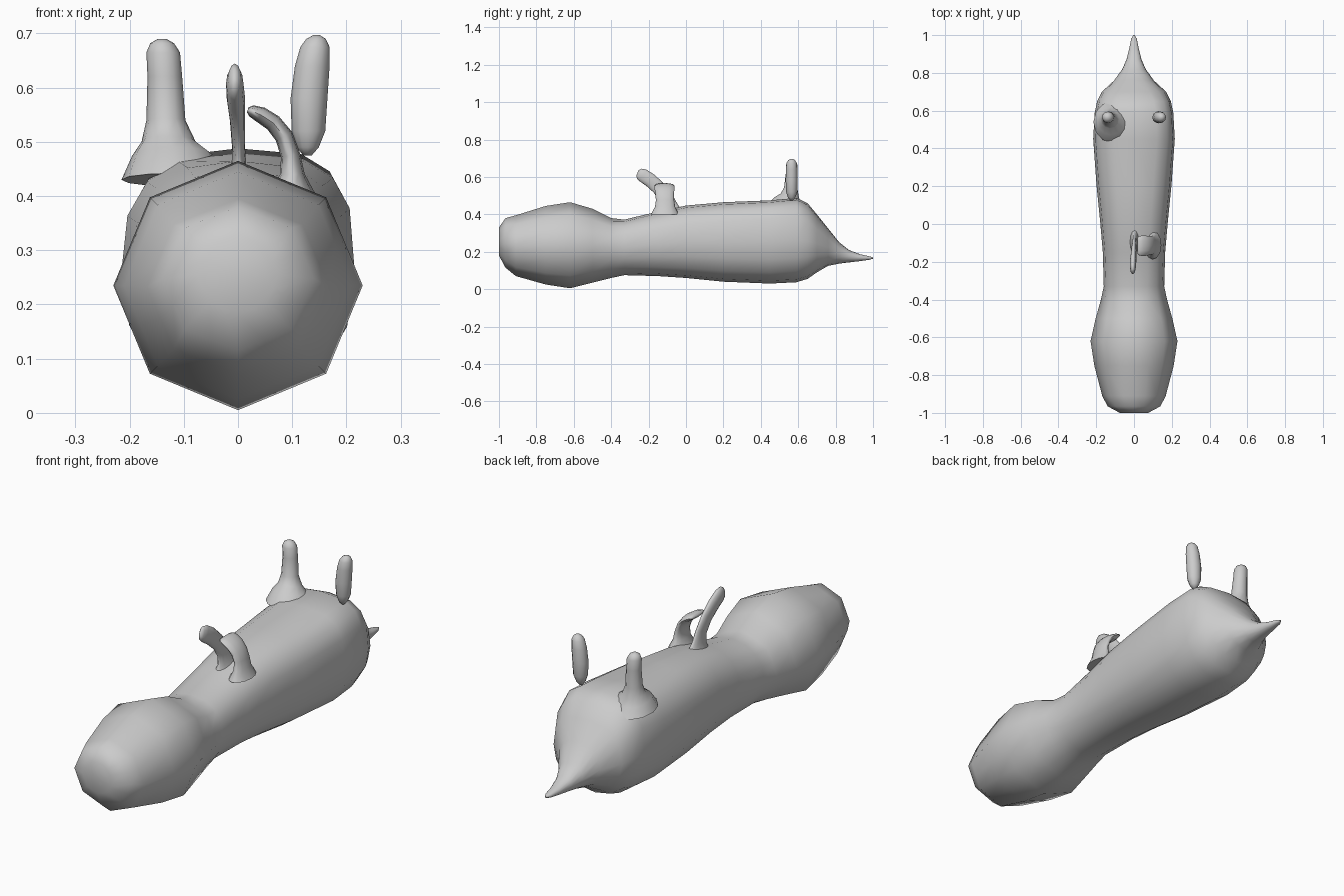
import bpy, bmesh, math
from mathutils import Vector

def loft(name, rings, angle=60):
    """Skin a list of equal-length closed rings and cap both ends."""
    bm = bmesh.new()
    vr = [[bm.verts.new(p) for p in r] for r in rings]
    n = len(vr[0])
    for a, b in zip(vr, vr[1:]):
        for i in range(n):
            j = (i + 1) % n
            bm.faces.new((a[i], a[j], b[j], b[i]))
    bm.faces.new(vr[0])
    bm.faces.new(vr[-1])
    bmesh.ops.recalc_face_normals(bm, faces=bm.faces)
    me = bpy.data.meshes.new(name)
    bm.to_mesh(me)
    bm.free()
    ob = bpy.data.objects.new(name, me)
    bpy.context.collection.objects.link(ob)
    bpy.context.view_layer.objects.active = ob
    ob.select_set(True)
    bpy.ops.object.shade_smooth_by_angle(angle=math.radians(angle))
    ob.select_set(False)
    return ob

def sweep(name, side, path, segs=12):
    """Tube along (x, y, z, radius along side, radius across)."""
    side = Vector(side)
    pts = [Vector(p[:3]) for p in path]
    rings = []
    for i, p in enumerate(path):
        t = (pts[min(i + 1, len(pts) - 1)] - pts[max(i - 1, 0)]).normalized()
        n = t.cross(side).normalized()
        rings.append([pts[i] + side * p[3] * math.cos(k * math.tau / segs)
                      + n * p[4] * math.sin(k * math.tau / segs) for k in range(segs)])
    return loft(name, rings, 80)

def section(y, w, zb, zt, box):
    """box 0 = octagon, up to 1 = squared-off upper corners."""
    cz, h = (zb + zt) / 2, (zt - zb) / 2
    ring = []
    for k in range(16):
        a = k * math.tau / 16
        c, s = math.cos(a), math.sin(a)
        oct_r = math.cos(math.pi / 8) if k % 2 else 1
        r = oct_r + (1 - oct_r) * min(1, box * 3)
        b = box if s > 0 else box * 0.25
        if c < 0:
            b *= 0.7
        e = 1 - 0.5 * b
        x = math.copysign(abs(c) ** e, c) * r
        z = math.copysign(abs(s) ** e, s) * r
        ring.append((x * w, y, cz + z * h))
    return ring

# Body: bulbous octagonal head, waist, boxy back, pointed tail
body = [
    (-1.0, .075, .18, .33, 0), (-.965, .14, .115, .38, 0), (-.91, .168, .07, .395, 0),
    (-.75, .21, .025, .445, 0), (-.62, .23, .005, .465, 0), (-.5, .203, .035, .43, 0),
    (-.4, .175, .06, .38, .1), (-.33, .16, .075, .372, .3), (-.15, .165, .07, .415, .4),
    (0, .178, .06, .447, .5), (.2, .198, .04, .465, .6), (.45, .216, .03, .475, .8),
    (.59, .208, .037, .488, .8), (.65, .195, .055, .46, .7), (.7, .17, .09, .4, .5),
    (.76, .105, .125, .325, .3), (.82, .062, .137, .25, .3), (.87, .04, .143, .21, .3),
    (.93, .025, .15, .187, .3), (.98, .015, .157, .176, .3), (1.0, .004, .163, .17, .3)]
loft("body", [section(*b) for b in body])

# Rear left stalk flares into the back
sweep("left_stalk", (1, 0, 0), [
    (-.115, .54, .43, .10, .11), (-.12, .545, .475, .075, .075), (-.128, .555, .5, .05, .05),
    (-.133, .56, .54, .036, .036), (-.135, .565, .62, .032, .031), (-.138, .565, .665, .031, .03),
    (-.14, .565, .682, .022, .022), (-.14, .565, .69, .008, .008)])

# Rear right stalk is a separate rounded pin
sweep("right_stalk", (1, 0, 0), [
    (.128, .565, .475, .008, .008), (.129, .565, .49, .02, .02), (.13, .565, .52, .031, .03),
    (.131, .565, .58, .034, .032), (.137, .565, .64, .032, .031), (.142, .565, .675, .027, .027),
    (.144, .565, .69, .018, .018), (.145, .565, .697, .006, .006)])

# Thin central horn curving forward
sweep("centre_horn", (1, 0, 0), [
    (.002, -.09, .41, .03, .07), (.002, -.095, .445, .014, .05), (.001, -.11, .49, .012, .04),
    (-.001, -.145, .54, .014, .036), (-.004, -.19, .582, .017, .037), (-.006, -.23, .608, .016, .036),
    (-.006, -.25, .617, .012, .03), (-.006, -.26, .621, .005, .015)])

# Wide flap curling inward
sweep("side_flap", (0, 1, 0), [
    (.10, -.112, .40, .075, .045), (.10, -.112, .44, .054, .023), (.097, -.112, .475, .049, .018),
    (.085, -.114, .51, .05, .017), (.065, -.115, .535, .053, .016), (.042, -.115, .55, .054, .015),
    (.025, -.115, .557, .05, .011), (.018, -.115, .559, .04, .005)])
